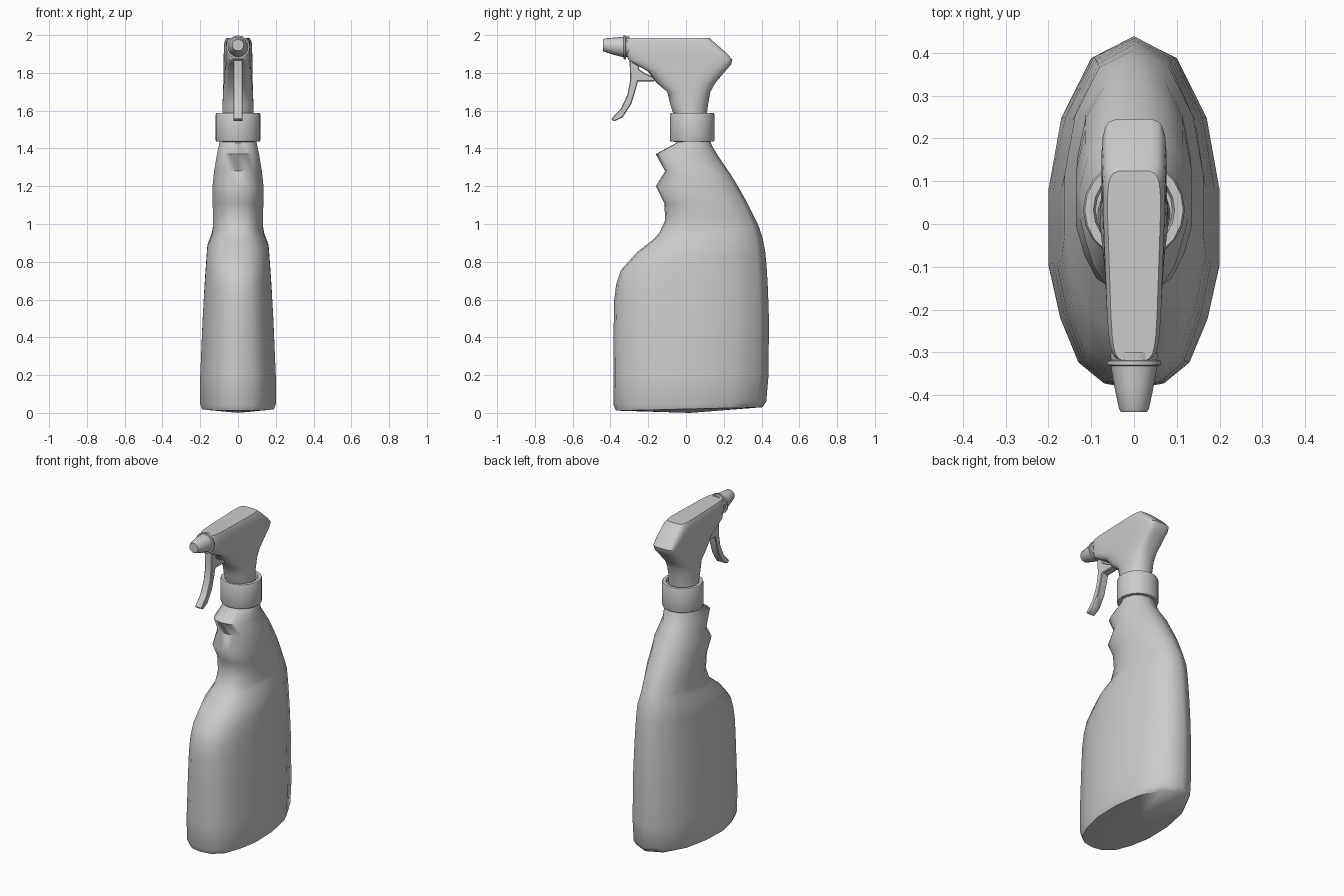
import bpy, bmesh
from math import sin, cos, pi, radians, copysign

if "Cube" in bpy.data.objects:
    bpy.data.objects.remove(bpy.data.objects["Cube"])


def finish(name, bm, angle=45):
    bmesh.ops.recalc_face_normals(bm, faces=bm.faces)
    me = bpy.data.meshes.new(name)
    bm.to_mesh(me)
    bm.free()
    ob = bpy.data.objects.new(name, me)
    bpy.context.collection.objects.link(ob)
    bpy.ops.object.select_all(action='DESELECT')
    ob.select_set(True)
    bpy.context.view_layer.objects.active = ob
    bpy.ops.object.shade_smooth_by_angle(angle=radians(angle))
    return ob


def loft(name, rings, angle=45, sag=None):
    """Skin a list of equally sized rings and cap both ends."""
    bm = bmesh.new()
    vs = [[bm.verts.new(p) for p in r] for r in rings]
    n = len(vs[0])
    for a, b in zip(vs, vs[1:]):
        for i in range(n):
            j = (i + 1) % n
            bm.faces.new((a[i], a[j], b[j], b[i]))
    if sag:
        c = bm.verts.new(sag)
        for i in range(n):
            bm.faces.new((vs[0][(i + 1) % n], vs[0][i], c))
    else:
        bm.faces.new(vs[0][::-1])
    bm.faces.new(vs[-1])
    return finish(name, bm, angle)


# Bottle: pointed-back oval section, each ring tilted from front z to back z
half = [(0, 1), (.5, .88), (.85, .54), (1, .13), (1, -.29), (.86, -.6),
        (.65, -.85), (.35, -.97), (0, -1)]
section = half + [(-x, y) for x, y in half[-2:0:-1]]
bottle = [  # front y, front z, back y, back z, half width
    (-.37, .012, .405, .03, .19), (-.383, .04, .425, .06, .2),
    (-.385, .2, .437, .2, .2), (-.383, .45, .439, .5, .188),
    (-.38, .6, .434, .65, .18), (-.37, .68, .428, .76, .174),
    (-.345, .755, .42, .85, .168), (-.26, .85, .407, .92, .162),
    (-.17, .92, .388, .98, .138), (-.14, .955, .375, 1.01, .133),
    (-.11, 1.02, .355, 1.05, .133), (-.115, 1.11, .32, 1.12, .134),
    (-.16, 1.2, .275, 1.2, .135), (-.11, 1.28, .235, 1.265, .127),
    (-.16, 1.37, .17, 1.36, .112), (-.05, 1.43, .14, 1.41, .1),
    (-.05, 1.46, .12, 1.46, .09)]


def bottle_ring(yf, zf, yb, zb, w):
    return [(x * w, yf + (yb - yf) * (t + 1) / 2, zf + (zb - zf) * (t + 1) / 2)
            for x, t in section]


loft("bottle", [bottle_ring(*r) for r in bottle], 60, sag=(0, .02, 0))


def circle(r, n=20):
    return [(r * cos(2 * pi * i / n), r * sin(2 * pi * i / n)) for i in range(n)]


# Screw collar with a recessed top
collar = [(.09, 1.435), (.116, 1.437), (.119, 1.445), (.119, 1.578),
          (.115, 1.587), (.095, 1.587), (.09, 1.57)]
loft("collar", [[(x, y + .033, z) for x, y in circle(r)] for r, z in collar], 50)

# Spray head: round neck turning into a long boxy head that narrows to the front
head = [  # z, front y, back y, half width, squareness, front taper
    (1.56, -.06, .108, .085, 2, 0), (1.635, -.085, .118, .082, 2.2, 0),
    (1.70, -.10, .13, .08, 2.5, .02), (1.745, -.155, .155, .077, 3, .06),
    (1.81, -.205, .21, .074, 4, .1), (1.845, -.27, .24, .072, 5, .13),
    (1.87, -.307, .246, .07, 6, .15), (1.90, -.315, .22, .07, 6, .15),
    (1.965, -.32, .147, .068, 6, .13), (1.985, -.32, .125, .058, 6, .13)]


def head_ring(z, yf, yb, w, n, k, count=24):
    pts = []
    for i in range(count):
        a = 2 * pi * (i + .5) / count
        c, s = cos(a), sin(a)
        x = copysign(abs(c) ** (2 / n), c)
        t = copysign(abs(s) ** (2 / n), s)
        pts.append((x * w * (1 + k * t), (yf + yb) / 2 + t * (yb - yf) / 2, z))
    return pts


loft("spray_head", [head_ring(*r) for r in head], 40)


# Nozzle and its flange, turned about the y axis
def turned(name, rows, n=16):
    return loft(name, [[(x, y, zc + v) for x, v in circle(r, n)]
                       for y, r, zc in rows], 40)


turned("nozzle", [(-.30, .055, 1.938), (-.34, .053, 1.938), (-.38, .046, 1.941),
                  (-.432, .035, 1.947), (-.44, .030, 1.947)])
turned("nozzle_flange", [(-.318, .055, 1.935), (-.32, .063, 1.935),
                         (-.329, .063, 1.935), (-.332, .056, 1.935)])

# Trigger: side profile extruded across x
profile = [(-.30, 1.89), (-.295, 1.765), (-.31, 1.685), (-.345, 1.61),
           (-.397, 1.555), (-.38, 1.543), (-.335, 1.565), (-.29, 1.635),
           (-.265, 1.715), (-.255, 1.755), (-.165, 1.755), (-.165, 1.775),
           (-.215, 1.797), (-.25, 1.82), (-.24, 1.89)]
trigger = loft("trigger", [[(x, y, z) for y, z in profile] for x in (-.024, .024)], 35)
bev = trigger.modifiers.new("soft_edges", 'BEVEL')
bev.width, bev.segments = .004, 1
